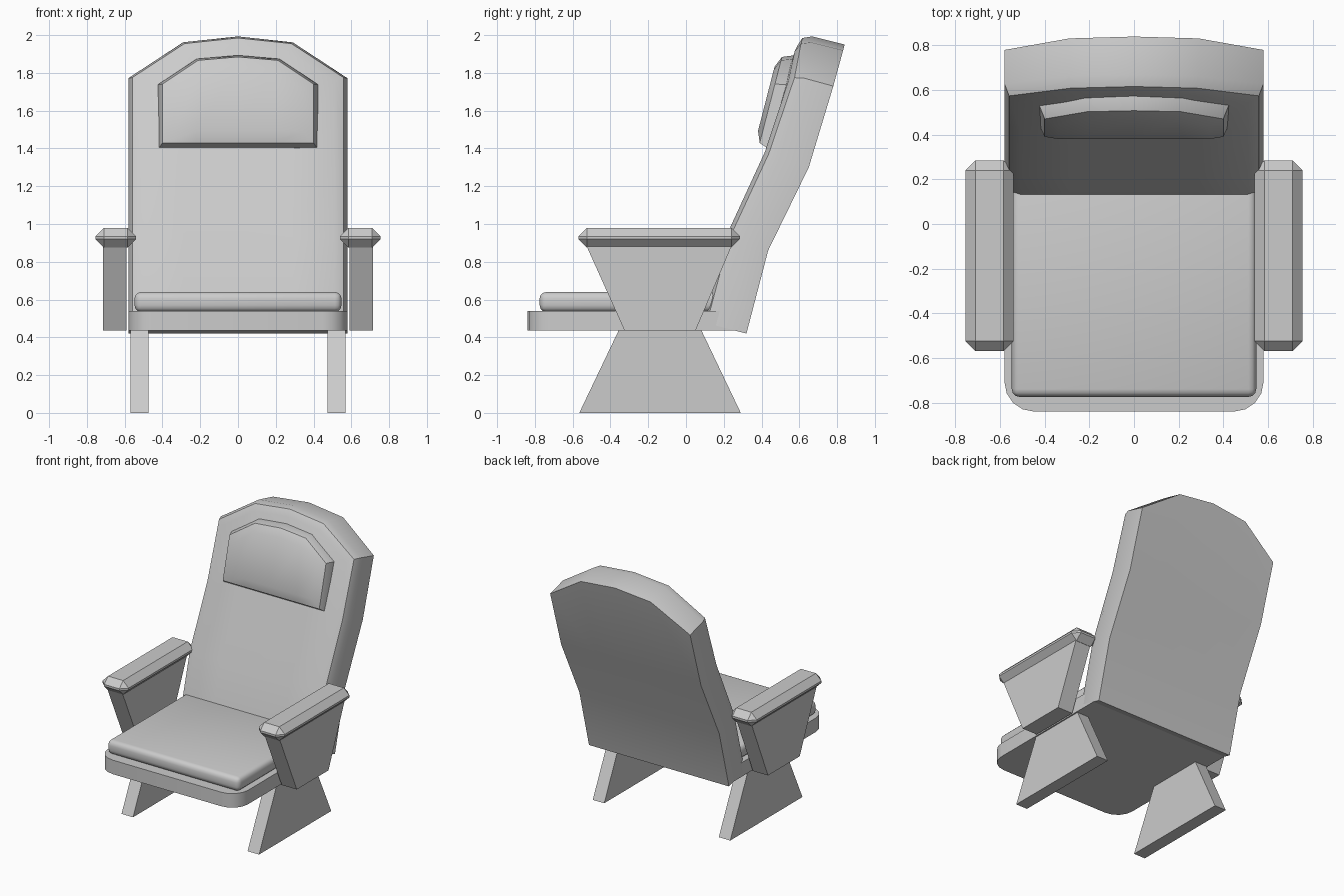
import bpy, bmesh, math

cube = bpy.data.objects.get("Cube")
if cube:
    bpy.data.objects.remove(cube, do_unlink=True)

grey = bpy.data.materials.new("plain grey")
grey.use_nodes = True
COLOUR = (0.6, 0.6, 0.6, 1)
grey.diffuse_color = COLOUR
grey.node_tree.nodes["Principled BSDF"].inputs["Base Color"].default_value = COLOUR


def finish(bm, name, smooth=None):
    """Turn a bmesh into a named object, smooth below the given angle."""
    bmesh.ops.recalc_face_normals(bm, faces=bm.faces)
    mesh = bpy.data.meshes.new(name)
    bm.to_mesh(mesh)
    bm.free()
    mesh.materials.append(grey)
    obj = bpy.data.objects.new(name, mesh)
    bpy.context.collection.objects.link(obj)
    if smooth:
        bpy.ops.object.select_all(action='DESELECT')
        obj.select_set(True)
        bpy.context.view_layer.objects.active = obj
        bpy.ops.object.shade_smooth_by_angle(angle=math.radians(smooth))
    return obj


def prism(bm, outline, offset):
    """Extrude a flat outline of 3D points by an offset vector."""
    face = bm.faces.new([bm.verts.new(p) for p in outline])
    new = bmesh.ops.extrude_face_region(bm, geom=[face])["geom"]
    verts = [v for v in new if isinstance(v, bmesh.types.BMVert)]
    bmesh.ops.translate(bm, verts=verts, vec=offset)


def side_panel(name, x0, x1, outline):
    bm = bmesh.new()
    prism(bm, [(x0, y, z) for y, z in outline], (x1 - x0, 0, 0))
    return finish(bm, name)


def box(name, x, y, z, bevel, segments=1, smooth=None):
    bm = bmesh.new()
    outline = [(x[0], y[0], z[0]), (x[1], y[0], z[0]), (x[1], y[1], z[0]), (x[0], y[1], z[0])]
    prism(bm, outline, (0, 0, z[1] - z[0]))
    bmesh.ops.bevel(bm, geom=bm.edges[:], offset=bevel, segments=segments,
                    profile=0.5, affect='EDGES')
    return finish(bm, name, smooth)


def arched_pad(name, columns, front, back, bevel, bevel_bottom):
    """Thick curved pad with an arched top and a rounded front rim.
    front and back are (y, z) rows; the last two rows are the side and centre tops."""
    bm = bmesh.new()

    def sheet(rows):
        *body, side, centre = rows
        grid = [[bm.verts.new((x, *row)) for x, _ in columns] for row in body]
        grid.append([bm.verts.new((x, *[a + (b - a) * t for a, b in zip(side, centre)]))
                     for x, t in columns])
        for low, high in zip(grid, grid[1:]):
            for i in range(len(low) - 1):
                bm.faces.new((low[i], low[i + 1], high[i + 1], high[i]))
        left = [row[0] for row in grid]
        right = [row[-1] for row in grid]
        return grid[0][::-1] + left[1:] + grid[-1][1:] + right[-2:0:-1], grid[0]

    rim_f, base = sheet(front)
    rim_b, _ = sheet(back)
    n = len(rim_f)
    for i in range(n):
        j = (i + 1) % n
        bm.faces.new((rim_f[i], rim_f[j], rim_b[j], rim_b[i]))
    edges = []
    for i in range(n):
        a, b = rim_f[i], rim_f[(i + 1) % n]
        if bevel_bottom or not (a in base and b in base):
            edges.append(bm.edges.get((a, b)))
    bmesh.ops.recalc_face_normals(bm, faces=bm.faces)
    bmesh.ops.bevel(bm, geom=edges, offset=bevel, segments=2, profile=0.5,
                    affect='EDGES', clamp_overlap=True)
    return finish(bm, name, 40)


# Leaning backrest and head pillow
arched_pad("backrest", [(-.58, 0), (-.29, .86), (0, 1), (.29, .86), (.58, 0)],
           [(.09, .48), (.21, .93), (.42, 1.38), (.56, 1.79), (.6, 2.01)],
           [(.32, .42), (.435, .86), (.65, 1.3), (.78, 1.73), (.84, 1.95)], .07, False)
arched_pad("head_pillow", [(-.425, 0), (-.22, .88), (0, 1), (.22, .88), (.425, 0)],
           [(.36, 1.41), (.45, 1.76), (.49, 1.915)],
           [(.48, 1.385), (.58, 1.725), (.62, 1.88)], .085, True)

# Seat base with rounded front corners
R = .13
corner = [(.58 - R + R * math.cos(a), -.84 + R - R * math.sin(a))
          for a in [math.radians(22.5 * i) for i in range(5)]]
half = [(.58, .28)] + corner
outline = half + [(-x, y) for x, y in half[::-1]]
bm = bmesh.new()
prism(bm, [(x, y, .435) for x, y in outline], (0, 0, .105))
finish(bm, "seat_base", 30)

# Seat cushion
box("seat_cushion", (-.548, .548), (-.775, .2), (.535, .64), .035, 3, 40)

# Mirrored armrests, arm panels and legs
for side, s in (("left", 1), ("right", -1)):
    box(side + "_armrest", sorted((s * .54, s * .755)), (-.57, .285), (.875, .98), .045)
    side_panel(side + "_arm_panel", s * .59, s * .715,
               [(-.325, .435), (.05, .435), (.24, .88), (-.525, .88)])
    side_panel(side + "_leg", s * .475, s * .57,
               [(-.565, 0), (.29, 0), (.08, .44), (-.355, .44)])
